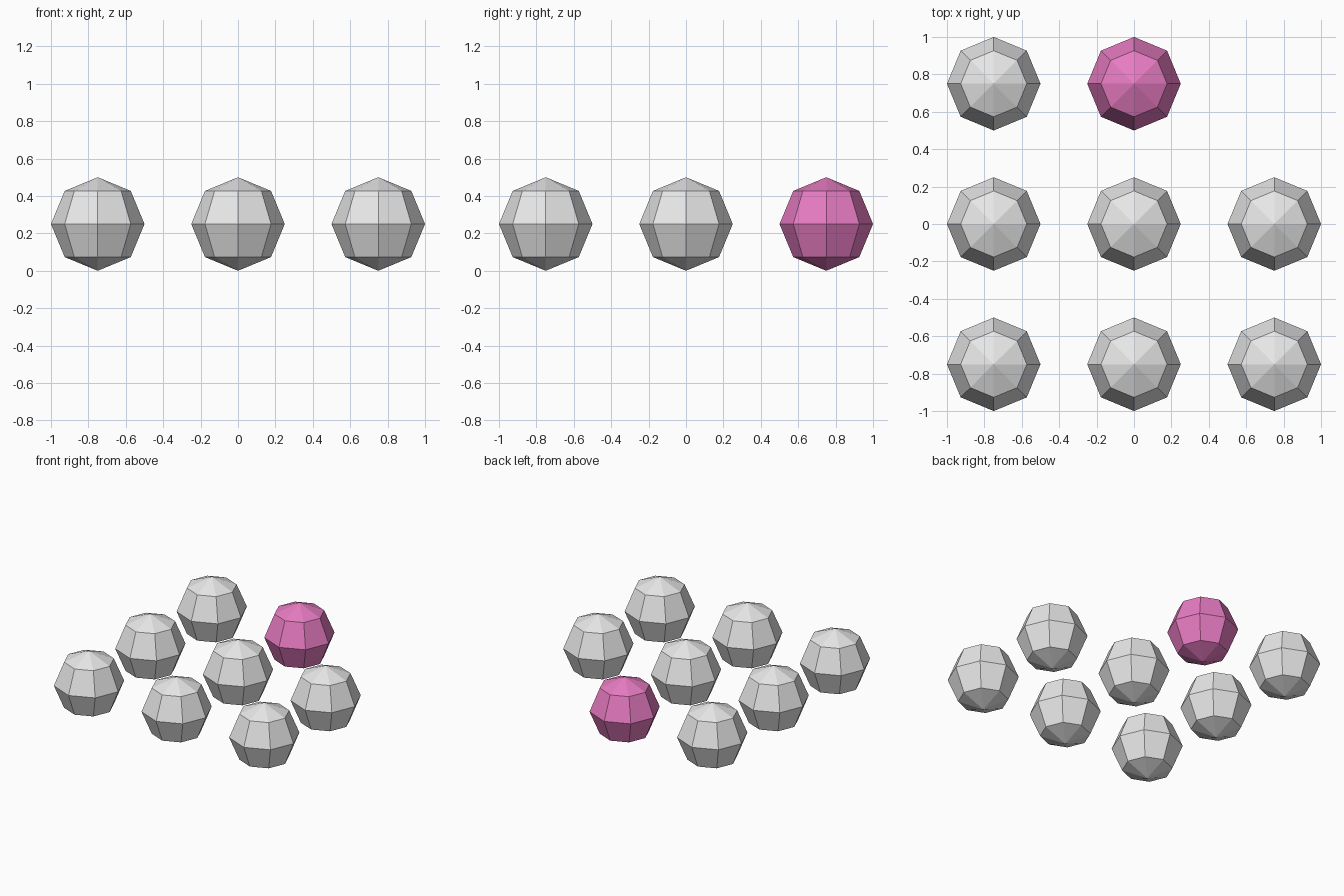
import bpy

cube = bpy.data.objects.get("Cube")
if cube:
    bpy.data.objects.remove(cube, do_unlink=True)

RADIUS = 0.25
SPACING = 0.75


def make_material(name, color):
    mat = bpy.data.materials.new(name)
    mat.use_nodes = True
    mat.diffuse_color = color
    mat.node_tree.nodes["Principled BSDF"].inputs["Base Color"].default_value = color
    return mat


grey = make_material("light_grey", (0.8, 0.8, 0.8, 1))
pink = make_material("pink", (0.8, 0.2, 0.54, 1))


def add_ball(name, col, row, mat):
    # Faceted ball: eight sides, four rings
    bpy.ops.mesh.primitive_uv_sphere_add(
        segments=8, ring_count=4, radius=RADIUS,
        location=(col * SPACING, row * SPACING, RADIUS))
    ball = bpy.context.object
    ball.name = name
    ball.data.materials.append(mat)
    bpy.ops.object.shade_flat()


# Three by three grid with the back left corner empty and one pink ball
columns = {-1: "right", 0: "middle", 1: "left"}
rows = {-1: "front", 0: "centre", 1: "back"}
for row, row_name in rows.items():
    for col, col_name in columns.items():
        if (col, row) == (1, 1):
            continue
        mat = pink if (col, row) == (0, 1) else grey
        add_ball(f"ball_{row_name}_{col_name}", col, row, mat)
